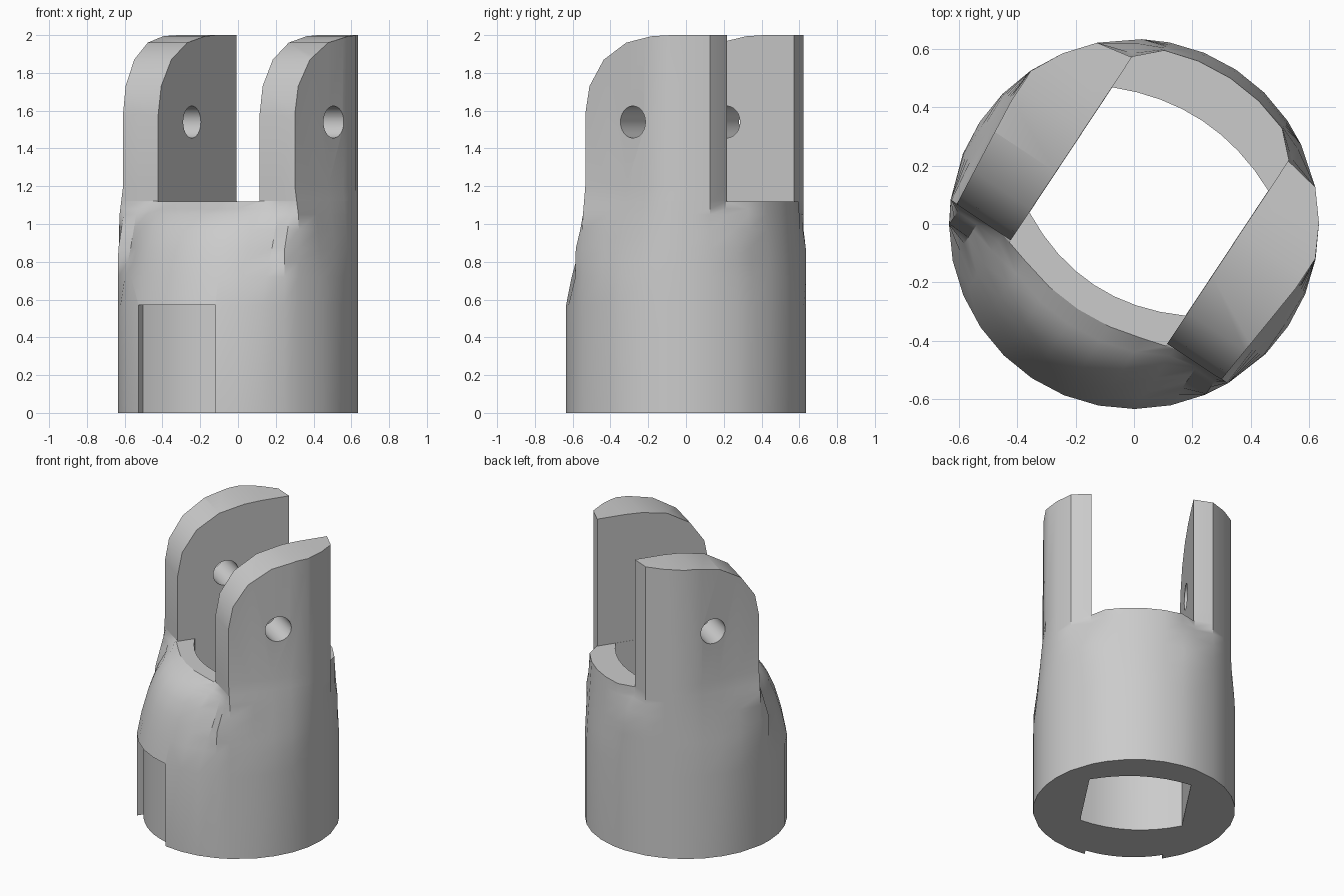
import bpy, bmesh, math
from mathutils import Matrix

cube = bpy.data.objects.get("Cube")
if cube:
    bpy.data.objects.remove(cube, do_unlink=True)

R = 0.635            # outer radius
SLOT = 0.322         # half width of the fork slot
FLOOR = 1.12         # height of the slot floor
TURN = math.radians(56.5)   # slot direction, local +x is the fork's rear

grey = bpy.data.materials.new("plain_grey")
grey.use_nodes = True
grey.diffuse_color = (0.6, 0.6, 0.6, 1)
grey.node_tree.nodes["Principled BSDF"].inputs["Base Color"].default_value = (0.6, 0.6, 0.6, 1)


def lerp_table(table, z):
    """Piecewise linear lookup in (z, value) pairs."""
    for (z0, a), (z1, b) in zip(table, table[1:]):
        if z <= z1:
            return a + (b - a) * max(0, z - z0) / (z1 - z0)
    return table[-1][1]


def make_object(name, bm):
    bmesh.ops.recalc_face_normals(bm, faces=bm.faces)
    mesh = bpy.data.meshes.new(name)
    bm.to_mesh(mesh)
    bm.free()
    obj = bpy.data.objects.new(name, mesh)
    bpy.context.collection.objects.link(obj)
    return obj


def loft(name, rings):
    bm = bmesh.new()
    loops = [[bm.verts.new(p) for p in ring] for ring in rings]
    n = len(loops[0])
    for low, high in zip(loops, loops[1:]):
        for i in range(n):
            j = (i + 1) % n
            bm.faces.new((low[i], low[j], high[j], high[i]))
    bm.faces.new(loops[0][::-1])
    bm.faces.new(loops[-1])
    return make_object(name, bm)


def upright_prism(name, outline, z0, z1):
    return loft(name, [[(x, y, z) for x, y in outline] for z in (z0, z1)])


def sideways_prism(name, outline, half):
    return loft(name, [[(x, y, z) for x, z in outline] for y in (-half, half)])


# Ring angles: 32 even steps, with the steps beside the prong corners nudged onto them
half_turn = [i * 11.25 for i in range(17)]
half_turn[3] = 31
half_turn[10] = 116
ANGLES = [math.radians(a) for a in half_turn + [-a for a in half_turn[-2:0:-1]]]

# Body section: a circle with a sloped front shoulder, trimmed prong edges and thinned cheeks
LEDGE = FLOOR + 0.002
SHOULDER = [(0.57, R), (0.72, 0.605), (0.87, 0.56), (0.97, 0.515), (1.05, 0.455), (FLOOR, 0.35), (LEDGE, 0)]
PRONG_FRONT = [(0.57, 0.385), (0.87, 0.35), (FLOOR, 0.28), (1.2, 0.28)]
PRONG_BACK = [(0.8, R), (0.9, 0.56), (1.08, 0.472), (1.2, 0.472)]
BACK_WALL = [(0.6, R), (FLOOR, 0.6)]
THINNING = [(0.6, 0), (1.2, 1)]


def section(z):
    ring = []
    width = R - 0.105 * min(1, max(0, z - 0.57) / 0.55)
    for a in ANGLES:
        x, y = R * math.cos(a), R * math.sin(a)
        cheek = min(0.585, 0.573 + 0.1 * x)
        limit = R + (cheek - R) * lerp_table(THINNING, z)
        y = max(-limit, min(limit, y))
        if z > 0.57 and x < 0:
            arc = lerp_table(SHOULDER, z) * math.sqrt(max(0, 1 - (y / width) ** 2))
            x = max(x, -max(arc, lerp_table(PRONG_FRONT, z)))
        elif abs(y) > SLOT or z > FLOOR:
            x = min(x, lerp_table(PRONG_BACK, z))
        elif x > 0:
            x *= lerp_table(BACK_WALL, z) / R
        ring.append((x, y, z))
    return ring


heights = (0, 0.57, 0.72, 0.8, 0.87, 0.97, 1.05, 1.08, FLOOR, LEDGE, 1.2, 2)
body = loft("fork_body", [section(z) for z in heights])

# Cutters
cutters = []

# Central bore: flat sides with bowed ends
steps = [-1 + i / 4 for i in range(9)]
side = SLOT - 0.001
bore = [(0.425 - 0.075 * t * t, side * t) for t in steps]
bore += [(-0.25 + 0.085 * t * t, -side * t) for t in steps]
cutters.append(upright_prism("bore_cutter", bore, -0.1, FLOOR + 0.1))

# Slot between the prongs
slot = [(-1, -SLOT), (1, -SLOT), (1, SLOT), (-1, SLOT)]
cutters.append(upright_prism("slot_cutter", slot, FLOOR, 2.2))

# Rounded front corner on the prong tops
crown = [(-0.285, 1.55), (-0.25, 1.73), (-0.153, 1.87), (0, 1.96), (0.17, 1.994), (0.3, 2.001),
         (0.3, 2.2), (-0.8, 2.2), (-0.8, 1.55)]
cutters.append(sideways_prism("crown_cutter", crown, 1))

# Pin hole through both prongs
hole = [(0.045 + 0.085 * math.cos(math.tau * i / 24), 1.54 + 0.085 * math.sin(math.tau * i / 24))
        for i in range(24)]
cutters.append(sideways_prism("pin_hole_cutter", hole, 1))

# Shallow curved recess low on the front
recess = [(-math.sqrt(0.593 ** 2 - (0.245 * t) ** 2), 0.245 * t) for t in steps]
recess += [(-0.8, 0.245), (-0.8, -0.245)]
cutters.append(upright_prism("recess_cutter", recess, -0.1, 0.57))

bpy.context.view_layer.objects.active = body
for obj in bpy.context.selected_objects:
    obj.select_set(False)
body.select_set(True)
for cutter in cutters:
    cutter.hide_render = True
    mod = body.modifiers.new(cutter.name, 'BOOLEAN')
    mod.operation = 'DIFFERENCE'
    mod.solver = 'EXACT'
    mod.object = cutter
    bpy.ops.object.modifier_apply(modifier=mod.name)
for cutter in cutters:
    bpy.data.objects.remove(cutter, do_unlink=True)

# Turn the part, colour and shade it
body.data.transform(Matrix.Rotation(TURN, 4, 'Z'))
body.data.materials.clear()
body.data.materials.append(grey)
for poly in body.data.polygons:
    poly.material_index = 0
bpy.ops.object.shade_smooth_by_angle(angle=math.radians(30))
